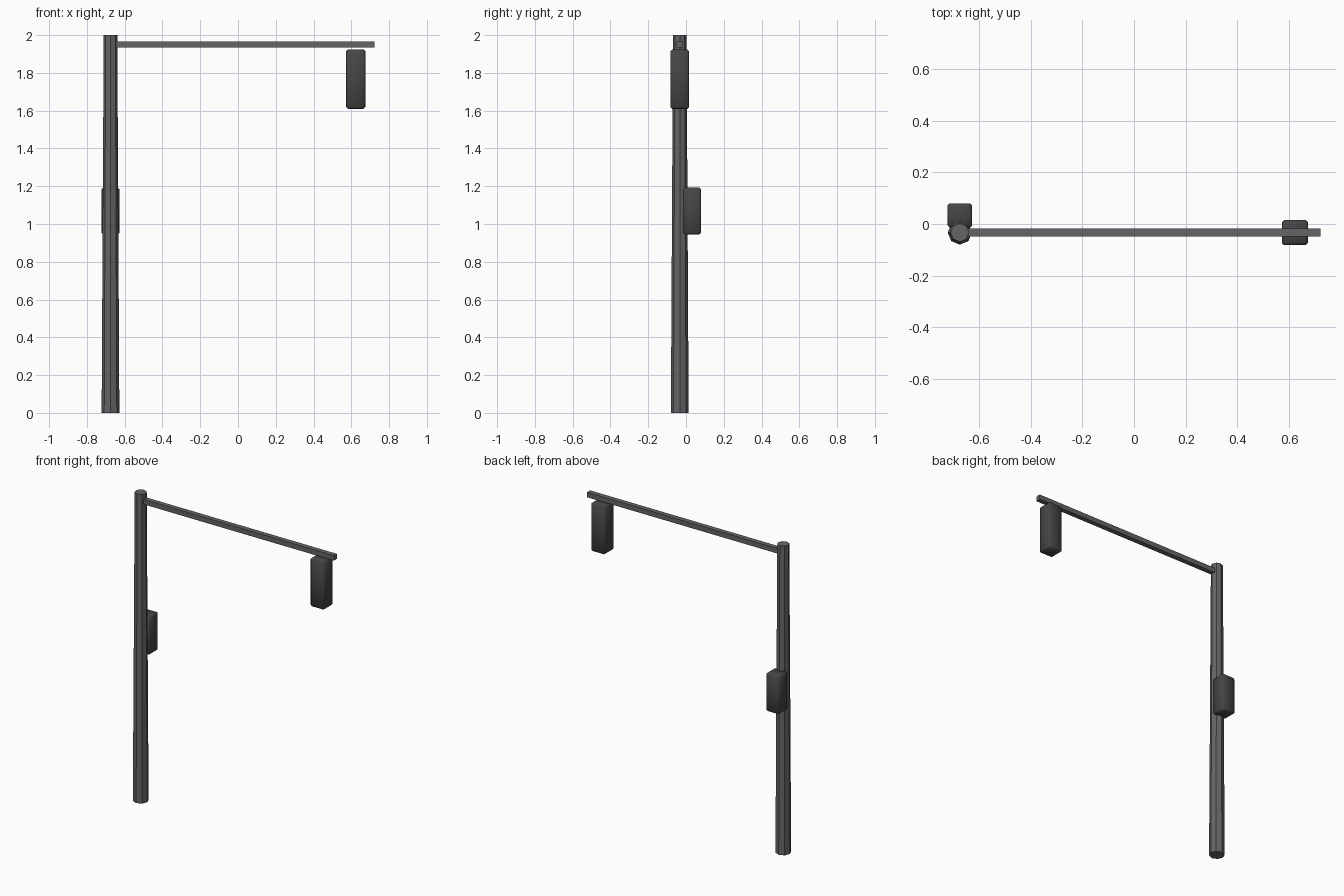
import bpy, math

if "Cube" in bpy.data.objects:
    bpy.data.objects.remove(bpy.data.objects["Cube"])


def material(name, v):
    m = bpy.data.materials.new(name)
    m.diffuse_color = (v, v, v * 1.04, 1)
    m.use_nodes = True
    m.node_tree.nodes["Principled BSDF"].inputs["Base Color"].default_value = m.diffuse_color
    return m


pole_grey = material("pole_grey", 0.13)
box_grey = material("housing_grey", 0.06)


def box(name, lo, hi, mat, bevel=0.0):
    bpy.ops.mesh.primitive_cube_add(size=1, location=[(a + b) / 2 for a, b in zip(lo, hi)])
    o = bpy.context.object
    o.name = name
    o.scale = [b - a for a, b in zip(lo, hi)]
    bpy.ops.object.transform_apply(location=False, rotation=False, scale=True)
    o.data.materials.append(mat)
    if bevel:
        b = o.modifiers.new("soft_edges", 'BEVEL')
        b.width = bevel
        b.segments = 1
        bpy.ops.object.shade_smooth()
    return o


PX, PY = -0.675, -0.033

# Tapered eight-sided pole with corners on the axes
bpy.ops.mesh.primitive_cone_add(vertices=8, radius1=0.047, radius2=0.036, depth=2,
                                location=(PX, PY, 1))
pole = bpy.context.object
pole.name = "pole"
pole.data.materials.append(pole_grey)

# Horizontal arm
box("arm", (PX, PY - 0.016, 1.934), (0.722, PY + 0.016, 1.966), pole_grey)

# Hanging housing near the arm tip
box("hanging_housing", (0.573, PY - 0.049, 1.61), (0.674, PY + 0.049, 1.924), box_grey, 0.009)

# Control box on the back of the pole
box("control_box", (PX - 0.048, -0.013, 0.945), (PX + 0.048, 0.08, 1.192), box_grey, 0.008)
